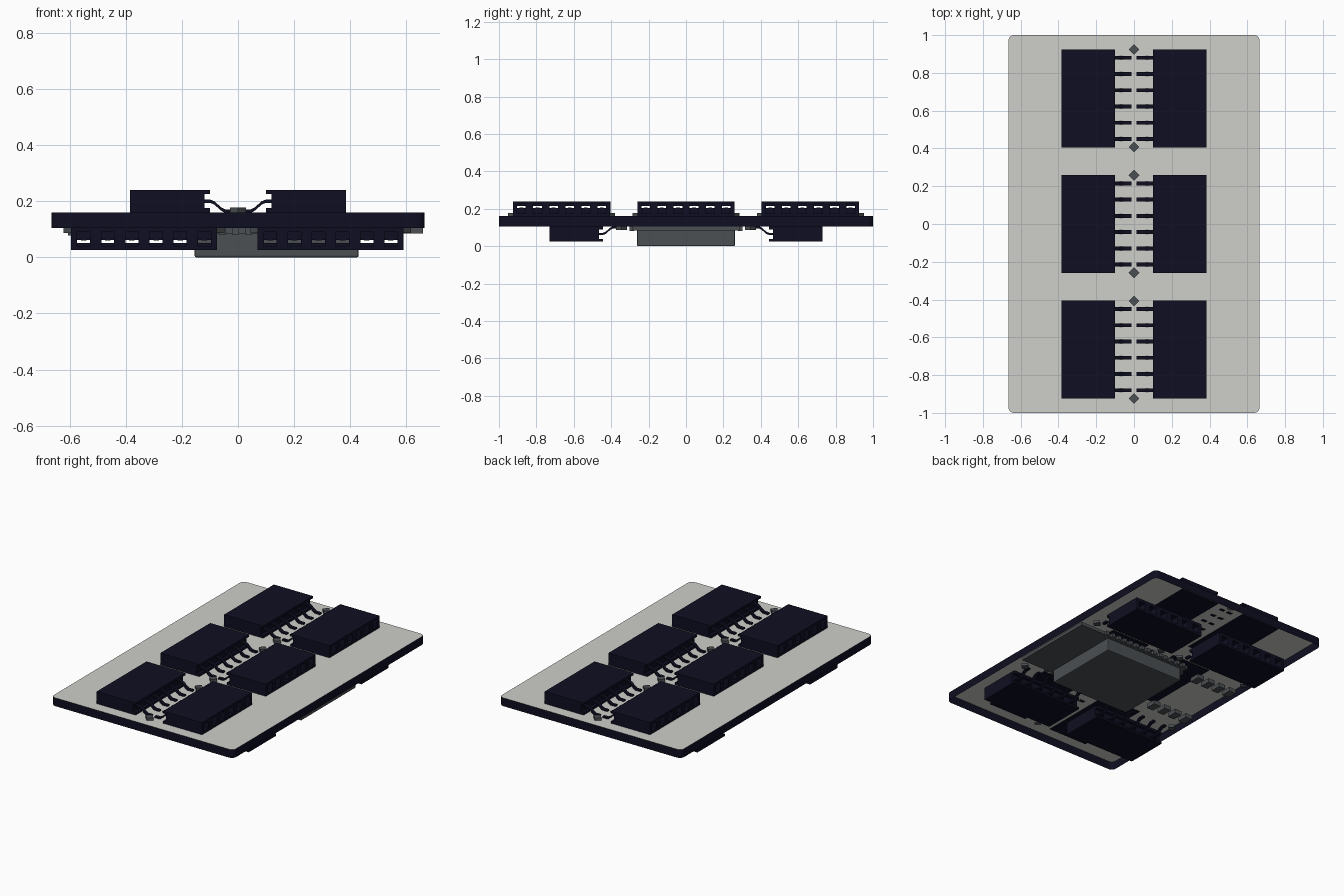
import bpy, bmesh
from math import pi, sin, cos
from mathutils import Matrix, Vector

cube = bpy.data.objects.get("Cube")
if cube:
    bpy.data.objects.remove(cube)


def material(name, rgb):
    m = bpy.data.materials.new(name)
    m.use_nodes = True
    m.diffuse_color = (*rgb, 1)
    m.node_tree.nodes["Principled BSDF"].inputs["Base Color"].default_value = (*rgb, 1)
    return m


NAVY = material("navy_black", (0.0045, 0.0045, 0.016))
PALE = material("pale_grey", (0.62, 0.62, 0.59))
SLATE = material("slate_grey", (0.07, 0.08, 0.085))


def finish(name, bm, mats, matrix=Matrix(), recalc=True):
    if recalc:
        bmesh.ops.recalc_face_normals(bm, faces=bm.faces)
    me = bpy.data.meshes.new(name)
    bm.to_mesh(me)
    bm.free()
    for m in mats:
        me.materials.append(m)
    ob = bpy.data.objects.new(name, me)
    ob.matrix_world = matrix
    bpy.context.collection.objects.link(ob)
    return ob


def box(bm, lo, hi, turn=0):
    lo, hi = Vector(lo), Vector(hi)
    mat = (Matrix.Translation((lo + hi) / 2) @ Matrix.Rotation(turn, 4, 'Z')
           @ Matrix.Diagonal((*(hi - lo), 1)))
    bmesh.ops.create_cube(bm, size=1, matrix=mat)


# Board: pale top sheet with a dark rim, open underneath
W, L, R, LOW, TOP = 0.665, 1.0, 0.03, 0.105, 0.16
bm = bmesh.new()
outline = []
for k, (sx, sy) in enumerate([(1, 1), (-1, 1), (-1, -1), (1, -1)]):
    for i in range(6):
        a = (k + i / 5) * pi / 2
        outline.append((sx * (W - R) + R * cos(a), sy * (L - R) + R * sin(a)))
upper = [bm.verts.new((x, y, TOP)) for x, y in outline]
lower = [bm.verts.new((x, y, LOW)) for x, y in outline]
bm.faces.new(upper)
n = len(outline)
for i in range(n):
    j = (i + 1) % n
    bm.faces.new((lower[i], lower[j], upper[j], upper[i])).material_index = 1
finish("board", bm, [PALE, NAVY], recalc=False)

# Socket: length along local y, mouth towards local +x, height along local z
IN, OUT, HALF, H = 0.10, 0.385, 0.26, 0.08
PITCH = 0.086
SLOTS = [(i - 2.5) * PITCH for i in range(6)]
LEG = [(0.15, 0.042), (0.10, 0.042), (0.085, 0.036),
       (0.06, 0.014), (0.045, 0.006), (0.012, 0.006)]


def socket(name, matrix):
    bm = bmesh.new()
    box(bm, (IN, -HALF, -0.004), (OUT, HALF, 0.015))
    box(bm, (IN, -HALF, 0.066), (OUT, HALF, H))
    # Walls between the openings
    for i in range(7):
        y = (i - 3) * PITCH
        box(bm, (IN + 0.02, max(y - 0.02, -HALF), 0.01),
            (OUT, min(y + 0.02, HALF), 0.07))
    # Rear wall with a narrow slit
    box(bm, (IN + 0.02, -HALF, 0.01), (IN + 0.05, HALF, 0.043))
    box(bm, (IN + 0.02, -HALF, 0.054), (IN + 0.05, HALF, 0.07))
    finish(name + "_shell", bm, [NAVY], matrix)

    # Bent contact legs
    bm = bmesh.new()
    for y in SLOTS:
        rings = [[bm.verts.new((u, y + s * 0.01, w + t)) for s, t in
                  ((-1, -0.008), (1, -0.008), (1, 0.004), (-1, 0.004))]
                 for u, w in LEG]
        for a, b in zip(rings, rings[1:]):
            for i in range(4):
                j = (i + 1) % 4
                bm.faces.new((a[i], a[j], b[j], b[i]))
        bm.faces.new(rings[0])
        bm.faces.new(rings[-1])
    finish(name + "_legs", bm, [NAVY], matrix)


def posts(name, matrix):
    bm = bmesh.new()
    for s in (-1, 1):
        box(bm, (-0.02, s * 0.258 - 0.02, 0), (0.02, s * 0.258 + 0.02, 0.018), pi / 4)
    finish(name, bm, [SLATE], matrix)


# Upper sockets: three facing pairs
for row, y in (("front", -0.665), ("middle", 0), ("rear", 0.665)):
    base = Matrix.Translation((0, y, TOP))
    socket("upper_" + row + "_left_socket", base)
    socket("upper_" + row + "_right_socket", base @ Matrix.Rotation(pi, 4, 'Z'))
    posts("upper_" + row + "_posts", base)

# Lower sockets: four hung under the board, mouths facing front and back
for row, s in (("front", -1), ("rear", 1)):
    for side, x in (("left", 0.33), ("right", -0.335)):
        m = (Matrix.Translation((x, s * 0.345, LOW))
             @ Matrix.Rotation(s * pi / 2, 4, 'Z') @ Matrix.Rotation(pi, 4, 'X'))
        socket("lower_" + row + "_" + side + "_socket", m)
        posts("lower_" + row + "_" + side + "_posts", m)

# Module under the board: thin carrier, edge pads and shield can
bm = bmesh.new()
box(bm, (-0.19, -0.285, 0.084), (0.66, 0.285, LOW))
finish("module_carrier", bm, [SLATE])

bm = bmesh.new()
for i in range(14):
    x = -0.15 + i * 0.047
    for s in (-1, 1):
        box(bm, (x - 0.012, s * 0.29 - 0.012, 0.08), (x + 0.012, s * 0.29 + 0.012, LOW))
for i in range(10):
    y = (i - 4.5) * 0.047
    box(bm, (-0.205, y - 0.012, 0.08), (-0.18, y + 0.012, LOW))
finish("module_pads", bm, [SLATE])

bm = bmesh.new()
box(bm, (-0.155, -0.262, 0), (0.43, 0.262, 0.09))
can = finish("module_shield", bm, [SLATE])
bev = can.modifiers.new("edge", 'BEVEL')
bev.width = 0.006
bev.segments = 2

# Small parts in two rows beside the module
bm = bmesh.new()
for y in (-0.2, 0.22):
    for i in range(4):
        x = -0.58 + i * 0.085
        box(bm, (x - 0.025, y - 0.035, 0.078), (x + 0.025, y + 0.035, LOW))
finish("small_parts", bm, [SLATE])
